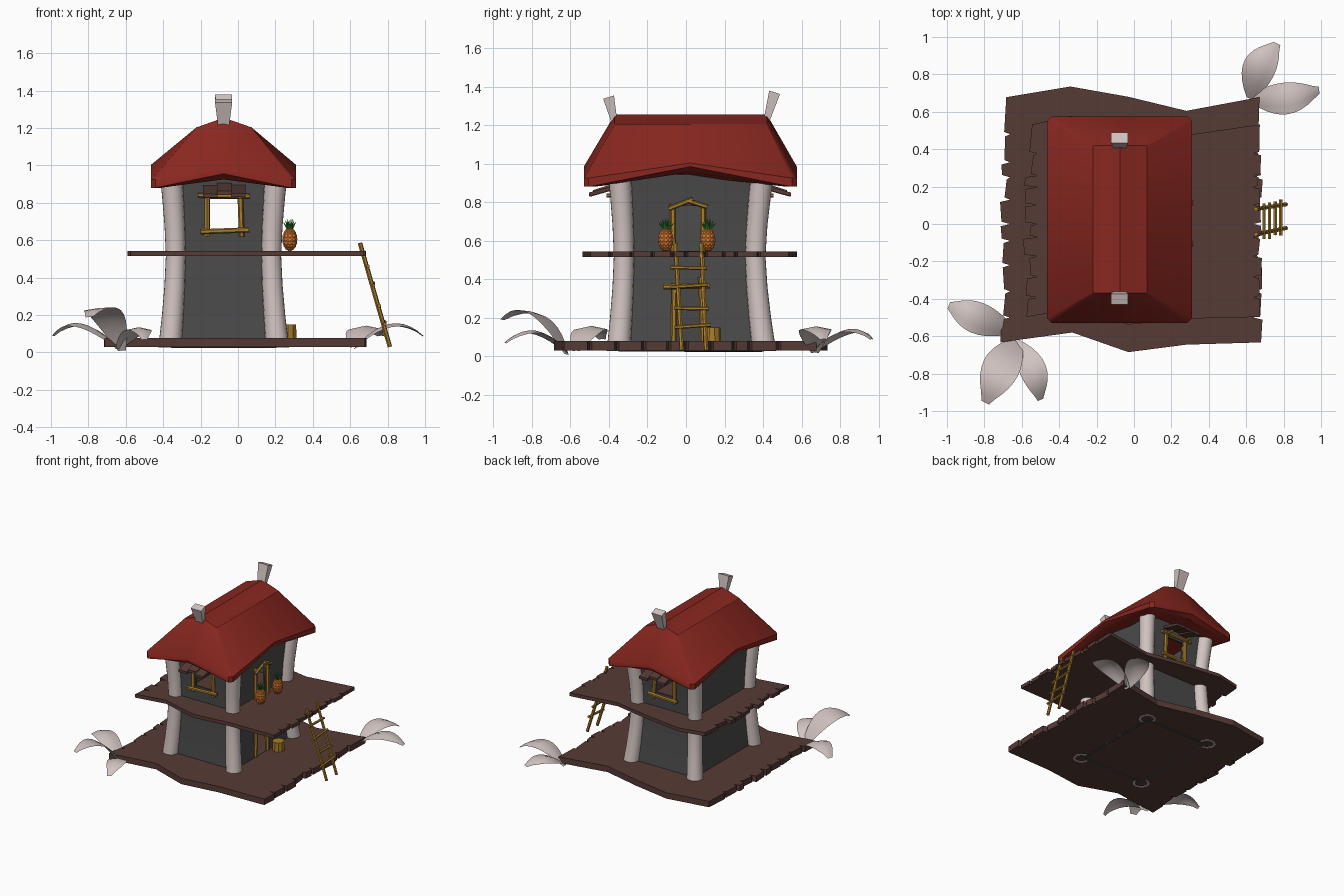
import bpy, bmesh, math, random
from mathutils import Vector, Matrix

if "Cube" in bpy.data.objects:
    bpy.data.objects.remove(bpy.data.objects["Cube"])
random.seed(4)

def material(name, col):
    m = bpy.data.materials.new(name)
    m.diffuse_color = (*col, 1)
    m.use_nodes = True
    m.node_tree.nodes["Principled BSDF"].inputs["Base Color"].default_value = m.diffuse_color
    return m

WOOD = material("dark_wood", (.092, .043, .036))
WALL = material("grey_wall", (.070, .070, .070))
ROOF = material("red_roof", (.25, .020, .014))
PALE = material("pale_stone", (.64, .55, .53))
BAMBOO = material("bamboo", (.40, .21, .025))
ORANGE = material("fruit_orange", (.80, .22, .035))
GREEN = material("leaf_green", (.04, .24, .03))

def finish(name, bm, *mats, smooth=False):
    bmesh.ops.recalc_face_normals(bm, faces=bm.faces)
    me = bpy.data.meshes.new(name)
    bm.to_mesh(me)
    bm.free()
    for m in mats:
        me.materials.append(m)
    if smooth:
        me.shade_smooth()
        me.set_sharp_from_angle(angle=math.radians(35))
    ob = bpy.data.objects.new(name, me)
    bpy.context.collection.objects.link(ob)
    return ob

def loft(bm, rings, caps=True):
    vs = [[bm.verts.new(p) for p in r] for r in rings]
    n = len(rings[0])
    for a, b in zip(vs, vs[1:]):
        for i in range(n):
            bm.faces.new((a[i], a[(i + 1) % n], b[(i + 1) % n], b[i]))
    if caps:
        bm.faces.new(vs[0][::-1])
        bm.faces.new(vs[-1])
    return vs

def bars(name, items, mat, sides=6):
    """Round bars given as (start, end, radius[, end radius])."""
    bm = bmesh.new()
    for p, q, *r in items:
        p, q = Vector(p), Vector(q)
        d = q - p
        mtx = Matrix.Translation((p + q) / 2) @ d.to_track_quat('Z', 'Y').to_matrix().to_4x4()
        bmesh.ops.create_cone(bm, cap_ends=True, segments=sides, radius1=r[0],
                              radius2=r[-1], depth=d.length, matrix=mtx)
    return finish(name, bm, mat)

# ragged plank decks: wavy front and back, stepped plank ends left and right
def deck(name, x0, x1, ys, z0, z1, notch):
    front = [(-.33, -.58), (-.03, -.685), (.28, -.645)]
    back = [(.28, .605), (-.03, .68), (-.34, .735)]
    def ends(x, sgn, depth):
        pts = []
        cuts = [-.645, -.50, -.36, -.22, -.09, .0, .13, .25, .33, .48, .69]
        for a, b in zip(cuts, cuts[1:]):
            e = random.uniform(0, depth * .7)
            pts += [(x - sgn * e, a + .012), (x - sgn * (e + random.uniform(-.01, .015)), b - .012)]
            pts.append((x - sgn * (depth + .012), b))
        return pts[:-1]
    poly = front + ends(x1, 1, .035) + back + ends(x0, -1, notch)[::-1]
    poly = [(x, y * ys) for x, y in poly]
    bm = bmesh.new()
    loft(bm, [[(x, y, z) for x, y in poly] for z in (z0, z1)])
    return finish(name, bm, WOOD)

deck("lower_deck", -.725, .685, 1.0, .03, .078, .05)
deck("upper_deck", -.59, .685, .785, .515, .543, .06)

# waisted house body: corners pull in at mid height
def corner(sx, sy, z):
    t = abs((z - .52) / .46) ** 1.5
    x = .178 + .03 * t if sx > 0 else -.333 - .028 * t
    y = .36 + .042 * t if sy > 0 else -.322 - .026 * t
    return Vector((x, y, z))

CORNERS = [(-1, -1), (1, -1), (1, 1), (-1, 1)]
levels = [.026, .2, .36, .52, .68, .84, .96]
bm = bmesh.new()
loft(bm, [[corner(*c, z) for c in CORNERS] for z in levels], caps=False)
walls = finish("walls", bm, WALL)
sol = walls.modifiers.new("thickness", 'SOLIDIFY')
sol.thickness = .02

# openings for windows and doors
for name, lo, hi in [("window_cutter", (-.15, -.6, .66), (.01, .6, .82)),
                     ("upper_door_cutter", (.1, -.055, .547), (.3, .08, .78)),
                     ("lower_door_cutter", (.1, -.055, .08), (.3, .08, .36))]:
    bm = bmesh.new()
    lo, hi = Vector(lo), Vector(hi)
    bmesh.ops.create_cube(bm, size=1, matrix=Matrix.Translation((lo + hi) / 2) @
                          Matrix.Diagonal((*(hi - lo), 1)))
    cut = finish(name, bm, WALL)
    cut.hide_render = True
    cut.hide_viewport = True
    b = walls.modifiers.new(name, 'BOOLEAN')
    b.operation, b.object, b.solver = 'DIFFERENCE', cut, 'EXACT'

# corner columns: hollow shells wrapped around the outside of each corner
for i, c in enumerate(CORNERS):
    bm = bmesh.new()
    out = math.atan2(c[1], c[0])
    rings = []
    for z in levels:
        o = corner(*c, z)
        r = .053 + .008 * abs((z - .52) / .46) ** 1.5
        arc = [out + math.radians(-135 + 270 * k / 13) for k in range(14)]
        outer = [o + Vector((r * math.cos(a), r * math.sin(a), 0)) for a in arc]
        inner = [o + Vector(((r - .014) * math.cos(a), (r - .014) * math.sin(a), 0)) for a in arc]
        rings.append(outer + inner[::-1])
    loft(bm, rings)
    finish(f"column_{i + 1}", bm, PALE, smooth=True)

# hipped roof, clipped corners, eaves arched up in the middle of each side, flat ceiling
def roof_ring(x0, x1, y0, y1, zc, zf, zs, d):
    xm, ym = (x0 + x1) / 2, (y0 + y1) / 2
    return [(x0, y0 + d, zc), (x0 + d, y0, zc), (xm, y0, zf), (x1 - d, y0, zc),
            (x1, y0 + d, zc), (x1, ym, zs), (x1, y1 - d, zc), (x1 - d, y1, zc),
            (xm, y1, zf), (x0 + d, y1, zc), (x0, y1 - d, zc), (x0, ym, zs)]

bm = bmesh.new()
vs = loft(bm, [roof_ring(-.31, .155, -.30, .34, .935, .935, .935, .01),
               roof_ring(-.435, .28, -.50, .545, .88, .925, .955, .02),
               roof_ring(-.465, .31, -.53, .575, .88, .955, .985, .025),
               roof_ring(-.465, .31, -.53, .575, .925, .985, 1.003, .025),
               roof_ring(-.22, .07, -.37, .42, 1.205, 1.255, 1.205, .004)], caps=False)
bm.faces.new(vs[0])
for cap in [(2, 3, 7, 8), (3, 4, 5, 6, 7), (8, 9, 1, 2), (9, 10, 11, 0, 1)]:
    bm.faces.new([vs[-1][i] for i in cap])
finish("roof", bm, ROOF, smooth=True)

# flared ridge posts leaning outwards
for name, yb, yt, zt in [("front_ridge_post", -.368, -.402, 1.345), ("back_ridge_post", .412, .46, 1.37)]:
    s = 1 if yt > 0 else -1
    bm = bmesh.new()
    loft(bm, [[(-.077 + a * w, y + b * d, z - b * s * tilt) for a, b in CORNERS]
              for y, z, w, d, tilt in [(yb, 1.2, .028, .014, 0), (yt, zt, .046, .028, .009)]])
    finish(name, bm, PALE)

# windows with bamboo frames and plank awnings, front and back
for side, s, y in [("front", -1, -.343), ("back", 1, .385)]:
    bars(side + "_window_frame",
         [((-.165, y, .62), (-.165, y, .85), .015), ((.02, y, .62), (.012, y, .84), .015),
          ((-.20, y + .015 * s, .645), (.06, y + .015 * s, .655), .014),
          ((-.215, y + .015 * s, .84), (.065, y + .015 * s, .835), .013),
          ((-.16, y, .835), (-.16, y + .07 * s, .835), .011),
          ((.01, y, .835), (.01, y + .07 * s, .835), .011)], BAMBOO)
    bm = bmesh.new()
    for i in range(3):
        xa = -.186 + i * .074
        lift = (.0, .014, .002)[i]
        end = (.155, .14, .16)[i]
        loft(bm, [[(xa + u * .077, y + s * d, z + lift + v * .02) for u, v in ((0, 0), (1, 0), (1, 1), (0, 1))]
                  for d, z in ((0, .872), (end, .828))])
    finish(side + "_awning", bm, WOOD)

# door frames
X = .205
bars("upper_door_frame",
     [((X, -.065, .53), (X, -.068, .79), .015), ((X, .09, .53), (X, .088, .79), .015),
      ((X + .015, -.09, .765), (X + .015, .035, .815), .012),
      ((X + .015, .0, .81), (X + .015, .11, .775), .012)], BAMBOO)
bars("lower_door_frame",
     [((X, -.065, .026), (X, -.06, .38), .015), ((X, .09, .026), (X, .078, .41), .015),
      ((X + .015, -.118, .36), (X + .015, .125, .366), .014)], BAMBOO)

# ladder leaning on the upper deck
def rail(y0, y1, t):
    return Vector((.812 - .16 * t, y0 + (y1 - y0) * t, .03 + .555 * t))

steps = [(rail(-.022, -.055, 0), rail(-.022, -.055, 1), .012),
         (rail(.105, .08, 0), rail(.105, .08, 1), .012)]
for k, (t, a, b) in enumerate([(.225, -.06, .13), (.405, -.06, .12), (.6, -.08, .115), (.785, -.08, .11)]):
    x, _, z = rail(0, 0, t)
    steps.append(((x + .008, a, z - .005), (x + .008, b, z + .008 * (-1) ** k), .010))
bars("ladder", steps, BAMBOO)

# bamboo tub beside the lower door
bars("tub", [((.268, .135, .07), (.268, .135, .15), .047, .045)], BAMBOO, sides=10)

# pineapples: pointed scales and a spiky crown
for i, y in enumerate((-.105, .113)):
    bm = bmesh.new()
    bmesh.ops.create_uvsphere(bm, u_segments=12, v_segments=9, radius=1,
                              matrix=Matrix.Translation((.277, y, .604)) @ Matrix.Diagonal((.039, .039, .06, 1)))
    bmesh.ops.poke(bm, faces=bm.faces[:], offset=.005)
    finish(f"pineapple_{i + 1}", bm, ORANGE)
    crown = []
    for k in range(12):
        a, out = k * 2.4, .012 + .0028 * k
        c, s = math.cos(a), math.sin(a)
        crown.append(((.277 + .008 * c, y + .008 * s, .655),
                      (.277 + out * c, y + out * s, .715 - .0022 * k), .008, .001))
    bars(f"pineapple_crown_{i + 1}", crown, GREEN, sides=4)

# broad arched fronds at two deck corners: base, arch control, tip, half width
def frond(name, base, ctrl, tip, w, tilt=0, droop=.2):
    base, ctrl, tip = Vector(base), Vector(ctrl), Vector(tip)
    side = (tip - base).cross(Vector((0, 0, 1))).normalized()
    bm = bmesh.new()
    rows, n = [], 10
    for i in range(n + 1):
        t = i / n
        c = base * (1 - t) ** 2 + ctrl * 2 * t * (1 - t) + tip * t * t
        h = w * max(.22 if i == n else .1, math.sin(math.pi * (.05 + .93 * t)) ** .8)
        rows.append([bm.verts.new(c + side * h * k + Vector((0, 0, h * (k * tilt - droop * abs(k)))))
                     for k in (-1, -.5, 0, .5, 1)])
    for a, b in zip(rows, rows[1:]):
        for k in range(4):
            bm.faces.new((a[k], a[k + 1], b[k + 1], b[k]))
    finish(name, bm, PALE, smooth=True)

frond("left_frond", (-.65, -.57, .03), (-.86, -.50, .25), (-.99, -.435, .09), .085)
frond("front_frond", (-.62, -.62, .01), (-.72, -.76, .34), (-.795, -.955, .19), .10, -.1, .05)
frond("inner_frond", (-.64, -.62, .02), (-.51, -.78, .22), (-.50, -.94, .07), .072)
frond("back_frond", (.62, .67, .03), (.65, .86, .22), (.765, .965, .09), .088)
frond("right_frond", (.62, .67, .02), (.82, .65, .25), (.99, .715, .09), .085)
